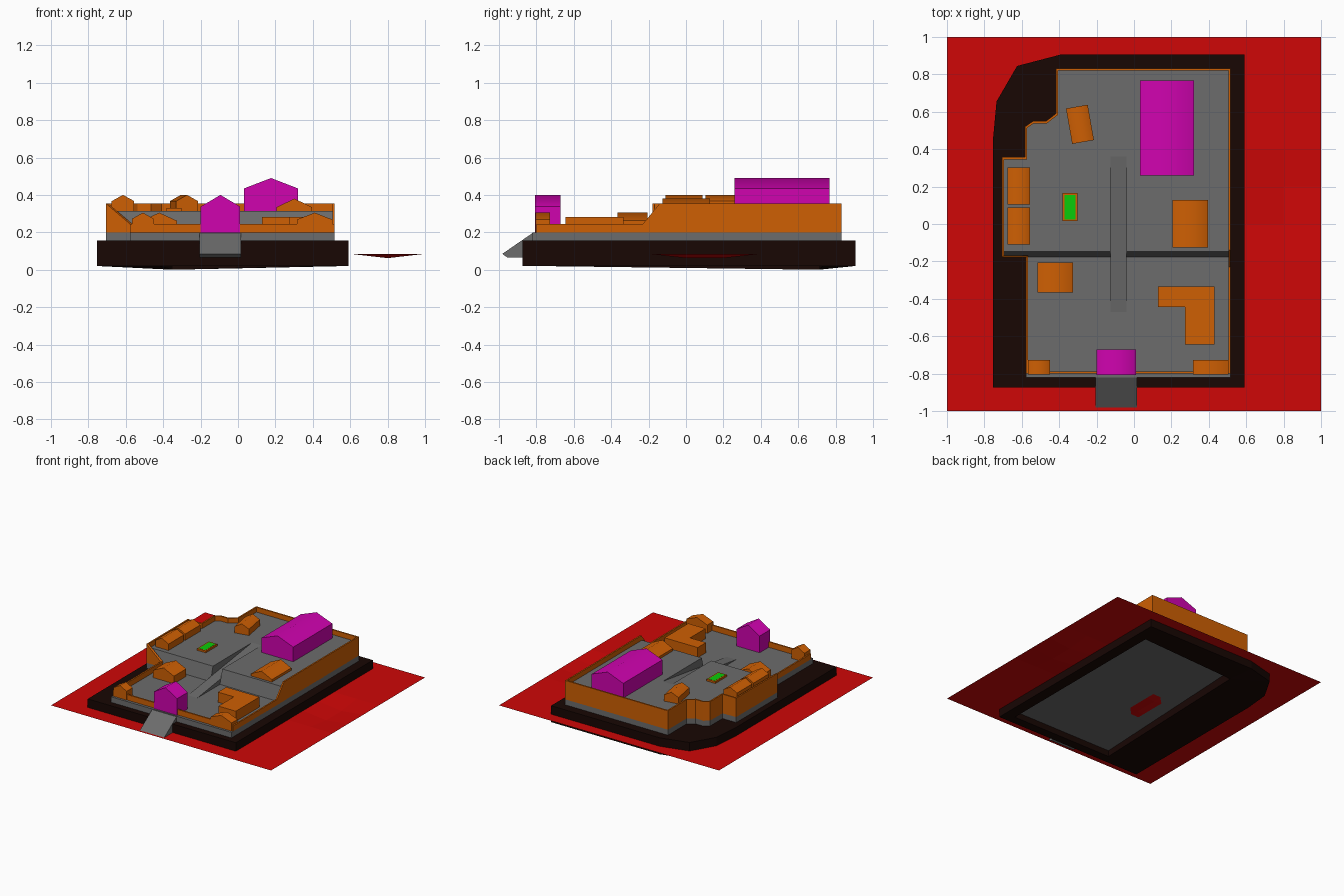
import bpy, bmesh, math
from mathutils import Vector

if "Cube" in bpy.data.objects:
    bpy.data.objects.remove(bpy.data.objects["Cube"])

def mat(name, c):
    m = bpy.data.materials.new(name)
    m.diffuse_color = (*c, 1)
    m.use_nodes = True
    m.node_tree.nodes["Principled BSDF"].inputs["Base Color"].default_value = m.diffuse_color
    return m

RED = mat("red", (0.62, 0.002, 0.002))
BLACK = mat("black", (0.009, 0.002, 0.001))
ORANGE = mat("orange", (0.62, 0.115, 0.001))
MAGENTA = mat("magenta", (0.63, 0.001, 0.43))
GREEN = mat("green", (0.003, 0.6, 0.003))
STONE = mat("stone", (0.15, 0.15, 0.15))

def finish(name, bm, material=None):
    bmesh.ops.recalc_face_normals(bm, faces=bm.faces)
    me = bpy.data.meshes.new(name)
    bm.to_mesh(me)
    bm.free()
    ob = bpy.data.objects.new(name, me)
    bpy.context.collection.objects.link(ob)
    me.materials.append(material or STONE)
    return ob

def prism(name, low, high, material=None, soft=None):
    """Closed solid between two matching loops; edge at index soft is smooth shaded."""
    bm = bmesh.new()
    a = [bm.verts.new(p) for p in low]
    b = [bm.verts.new(p) for p in high]
    bm.faces.new(a)
    bm.faces.new(b)
    n = len(a)
    for i in range(n):
        j = (i + 1) % n
        bm.faces.new((a[i], a[j], b[j], b[i]))
    if soft is not None:
        for f in bm.faces:
            f.smooth = True
        keep = bm.edges.get((a[soft], b[soft]))
        for e in bm.edges:
            e.smooth = e == keep
    return finish(name, bm, material)

def slab(name, pts, z0, z1, material=None):
    return prism(name, [(x, y, z0) for x, y in pts], [(x, y, z1) for x, y in pts], material)

def rect(x0, x1, y0, y1):
    return [(x0, y0), (x1, y0), (x1, y1), (x0, y1)]

def side_profile(name, yz, x0, x1, material=None):
    return prism(name, [(x0, y, z) for y, z in yz], [(x1, y, z) for y, z in yz], material)

def house(name, x0, x1, y0, y1, z0, eave, ridge, material, angle=0):
    """Gabled block with a softened ridge along y."""
    w, d = (x1 - x0) / 2, (y1 - y0) / 2
    prof = [(-w, z0), (w, z0), (w, eave), (0, ridge), (-w, eave)]
    ob = prism(name, [(x, -d, z) for x, z in prof], [(x, d, z) for x, z in prof], material, soft=3)
    ob.location = ((x0 + x1) / 2, (y0 + y1) / 2, 0)
    ob.rotation_euler.z = math.radians(angle)

COURT, TERRACE = 0.2, 0.315

# Ground sheet with two shallow dents
bm = bmesh.new()
bmesh.ops.create_grid(bm, x_segments=10, y_segments=10, size=1)
for v in bm.verts:
    v.co.z = 0.085
    for x, y in ((0.8, 0), (0.8, 0.2), (-0.2, -0.2), (-0.2, 0)):
        if abs(v.co.x - x) < 0.01 and abs(v.co.y - y) < 0.01:
            v.co.z = 0.062
finish("ground_sheet", bm, RED)

# Dark surrounding bank: ring with an open centre underneath
outer = [(-0.755, -0.873), (0.592, -0.873), (0.592, 0.905), (-0.395, 0.905),
         (-0.625, 0.845), (-0.735, 0.655), (-0.755, 0.44)]
inner = [(-0.42, -0.8, 0.02), (0.5, -0.8, 0.02), (0.5, 0.73, 0.02), (-0.35, 0.71, 0)]
link = [0, 1, 2, 3, 3, 3, 3]
bm = bmesh.new()
ob_ = [bm.verts.new((x, y, 0.02)) for x, y in outer]
ot = [bm.verts.new((x, y, 0.155)) for x, y in outer]
ib = [bm.verts.new(p) for p in inner]
it = [bm.verts.new((x, y, 0.155)) for x, y, z in inner]
for i in range(7):
    j = (i + 1) % 7
    bm.faces.new((ob_[i], ob_[j], ot[j], ot[i]))
    for o, n in ((ob_, ib), (ot, it)):
        a, b = n[link[i]], n[link[j]]
        bm.faces.new((o[i], o[j], b, a) if a != b else (o[i], o[j], a))
for i in range(4):
    j = (i + 1) % 4
    bm.faces.new((ib[i], ib[j], it[j], it[i]))
finish("surrounding_bank", bm, BLACK)

# Wall path, clockwise from front left: x, y, top height
LO, HI = 0.245, 0.355
path = [(-0.578, -0.8, LO), (-0.578, -0.18, LO), (-0.707, -0.18, HI), (-0.707, 0.358, HI),
        (-0.583, 0.358, HI), (-0.583, 0.52, HI), (-0.54, 0.55, HI), (-0.47, 0.55, HI),
        (-0.418, 0.59, HI), (-0.418, 0.832, HI), (0.516, 0.832, HI), (0.516, -0.14, HI),
        (0.516, -0.23, LO), (0.516, -0.8, LO)]
T = 0.012

def inset(t):
    """Wall path moved inward by t with mitred corners."""
    out = []
    for i, (x, y, z) in enumerate(path):
        p = Vector((x, y))
        d0 = (p - Vector(path[i - 1][:2])).normalized()
        d1 = (Vector(path[(i + 1) % len(path)][:2]) - p).normalized()
        n0, n1 = Vector((d0.y, -d0.x)), Vector((d1.y, -d1.x))
        out.append(p + (n0 + n1) * t / (1 + n0.dot(n1)))
    return out

# Stone foundation
foot = [(x, -0.822 if y < -0.7 else y) for x, y, z in path]
slab("foundation", foot, 0.07, COURT)

# Upper terrace with a steep front bank, set just inside the wall face
top = [tuple(p) for p in inset(T / 2)[2:11]] + [(0.51, -0.18)]
top[0] = (top[0][0], -0.18)
terrace = prism("upper_terrace", [(x, y, COURT - 0.01) for x, y in top],
                [(x, -0.147 if y < -0.1 else y, TERRACE) for x, y in top])

# Ramp: raised wedge below, sunken cutting above
def rz(y):
    return COURT + (TERRACE - COURT) * (y + 0.47) / 0.83
side_profile("court_ramp", [(-0.47, COURT), (-0.14, rz(-0.14)), (-0.14, COURT - 0.005)], -0.125, -0.04)
cutter = side_profile("ramp_cutter", [(-0.25, rz(-0.25)), (0.36, TERRACE), (0.36, 0.4), (-0.25, 0.4)],
                      -0.125, -0.04)
mod = terrace.modifiers.new("cutting", 'BOOLEAN')
mod.operation = 'DIFFERENCE'
mod.solver = 'EXACT'
mod.object = cutter
bpy.context.view_layer.objects.active = terrace
bpy.ops.object.modifier_apply(modifier="cutting")
bpy.data.objects.remove(cutter)

# Perimeter wall
bm = bmesh.new()
rings = []
n = len(path)
for (x, y, z), q in zip(path, inset(T)):
    rings.append([bm.verts.new(c) for c in ((x, y, COURT - 0.002), (x, y, z),
                                           (q.x, q.y, z), (q.x, q.y, COURT - 0.002))])
for i in range(n):
    a, b = rings[i], rings[(i + 1) % n]
    for k in range(4):
        m = (k + 1) % 4
        bm.faces.new((a[k], b[k], b[m], a[m]))
finish("perimeter_wall", bm, ORANGE)

# Gatehouse, hall and entrance ramp
house("gatehouse", -0.2, 0.012, -0.808, -0.67, COURT, 0.337, 0.4, MAGENTA)
house("great_hall", 0.033, 0.32, 0.26, 0.767, TERRACE, 0.435, 0.49, MAGENTA)
side_profile("entrance_ramp", [(-0.815, 0.2), (-0.982, 0.085), (-0.955, 0.065), (-0.815, 0.065)],
             -0.205, 0.017)

# Outbuildings: x0, x1, y0, y1, floor, eave, ridge, turn
for name, *v in (
        ("west_house_back", -0.675, -0.555, 0.105, 0.303, TERRACE, 0.367, 0.4, 0),
        ("west_house_front", -0.675, -0.555, -0.11, 0.088, TERRACE, 0.367, 0.4, 0),
        ("turned_house", -0.348, -0.23, 0.437, 0.629, TERRACE, 0.367, 0.4, 10),
        ("east_house", 0.207, 0.395, -0.125, 0.128, TERRACE, 0.335, 0.38, 0),
        ("court_house", -0.515, -0.327, -0.365, -0.205, COURT, 0.262, 0.305, 0),
        ("corner_house_left", -0.567, -0.45, -0.804, -0.727, COURT, 0.272, 0.305, 0),
        ("corner_house_right", 0.315, 0.505, -0.804, -0.727, COURT, 0.268, 0.305, 0)):
    house(name, *v[:7], ORANGE, v[7])
slab("corner_block", [(0.128, -0.335), (0.43, -0.335), (0.43, -0.643), (0.273, -0.643),
                      (0.273, -0.443), (0.128, -0.443)], COURT, 0.283, ORANGE)

# Planter
slab("planter_frame", rect(-0.382, -0.303, 0.015, 0.165), TERRACE - 0.01, 0.33, ORANGE)
slab("planter_grass", rect(-0.372, -0.313, 0.025, 0.155), 0.32, 0.331, GREEN)
